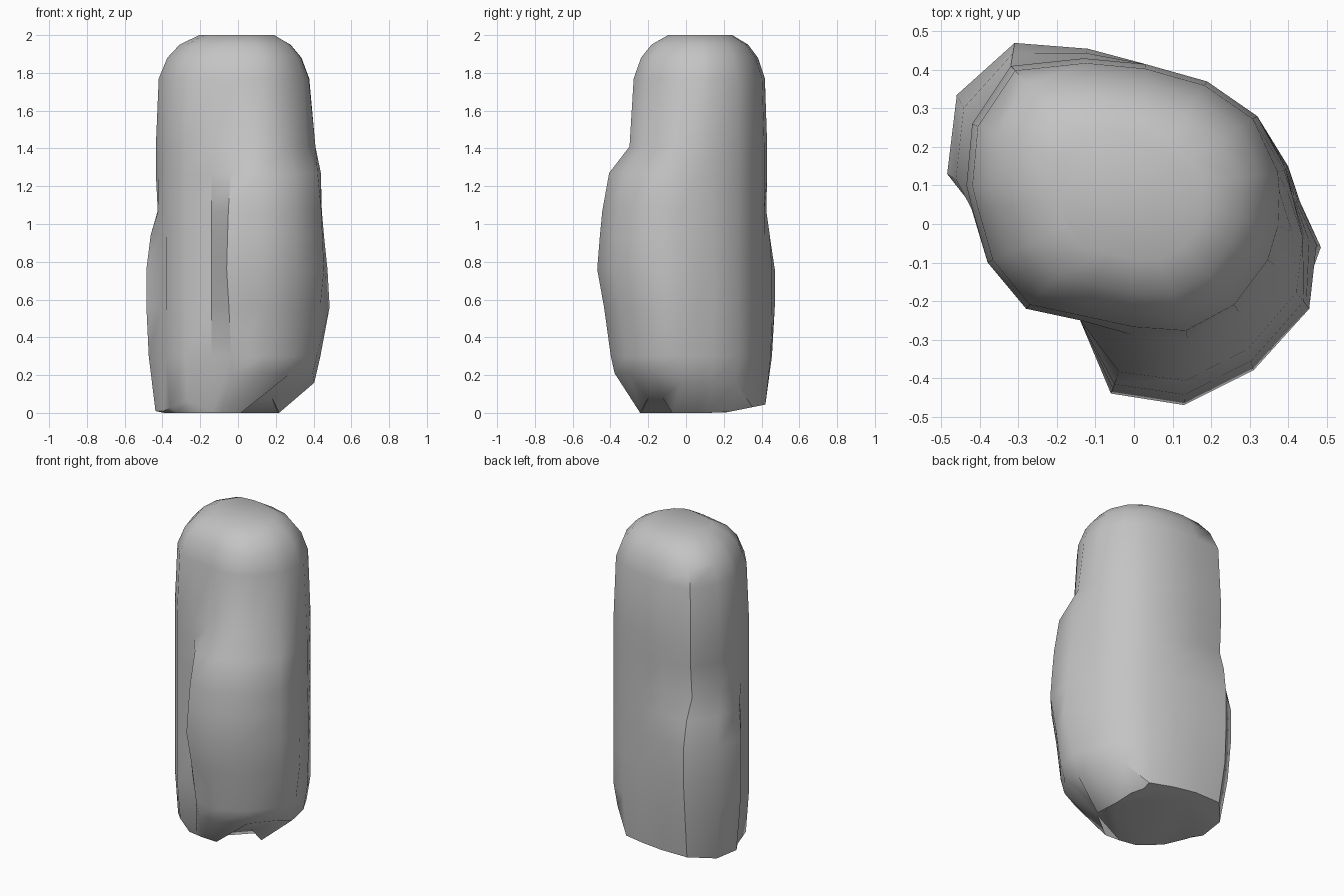
import bpy
import bmesh
from mathutils import Vector

cube = bpy.data.objects.get("Cube")
if cube:
    bpy.data.objects.remove(cube, do_unlink=True)


def make_material(name, value):
    mat = bpy.data.materials.new(name)
    mat.use_nodes = True
    color = (value, value, value, 1.0)
    mat.diffuse_color = color
    mat.node_tree.nodes["Principled BSDF"].inputs["Base Color"].default_value = color
    return mat


# Slim outline of the upper column and swollen outline of the lobes, point by point
SLIM = [(.40, .08), (.39, .14), (.32, .28), (.19, .37), (.03, .415), (-.13, .43),
        (-.32, .41), (-.42, .26), (-.435, .1), (-.42, .04), (-.38, -.1), (-.28, -.22),
        (-.14, -.25), (0, -.28), (.14, -.29), (.27, -.22), (.36, -.1), (.41, -.02)]
SWOLLEN = [(.43, .06), (.4, .15), (.32, .28), (.19, .37), (.03, .415), (-.12, .455),
           (-.31, .47), (-.46, .335), (-.485, .13), (-.41, .04), (-.38, -.1), (-.28, -.22),
           (-.14, -.25), (-.06, -.44), (.13, -.47), (.31, -.38), (.455, -.22), (.485, -.06)]

# Height, scale, then how far the front, side and back swell
LEVELS = [(.3, 1, .6, .35, .75), (.56, 1, .8, 1, 1), (.76, 1, 1, .85, 1),
          (.94, 1, .92, .6, .55), (1.07, 1, .85, .45, -.2), (1.27, 1, .65, .38, 0),
          (1.41, 1, .05, 0, 0), (1.77, .965, 0, -.3, 0), (1.88, .86, 0, -.3, 0),
          (1.95, .71, 0, -.3, 0), (2, .47, 0, 0, 0)]
CENTRE = Vector((0, .08))


def outline(scale, front, side, back, centre):
    """Blend the slim outline toward the swollen one, separately for each lobe."""
    points = []
    for slim, swollen in zip(SLIM, SWOLLEN):
        a, b = Vector(slim), Vector(swollen)
        amount = back if a.x < a.y else side if a.x > .38 else front
        points.append(centre + (a.lerp(b, amount) - centre) * scale)
    return points


def rim_point(p):
    """Lower rim, raised under the front lobe and along the side."""
    toward_lobe = .5 * p.x - .85 * p.y
    lift = .01 + .2 * min(max((toward_lobe - .14) / .15, 0), 1)
    if p.x < -.2 and p.y < -.05:
        lift = -.3 * p.y
    return p.x, p.y, max(lift, min(.16, 2 * (p.x - .22)), .2 * (p.y - .2))


def foot_point(slim):
    """Foot, broad at the back, with a cleft under the front lobe."""
    x, y = slim
    if y > 0:
        x, y = min(.21, x * .9), y * .8
        return x, y, max(0, .2 * (y - .2))
    x, y = x * .75 - .09, y * .63 - .06
    if x < -.25:
        x, y = x * .85, y * .85
    return x, y, .08 if x > .1 and y < -.1 else 0


# Foot, undercut rim, then the body up to the crown
rings = [[foot_point(s) for s in SLIM]]
rings.append([rim_point(p) for p in outline(.95, .6, .2, .5, Vector((0, 0)))])
for z, *shape in LEVELS:
    rings.append([(p.x, p.y, z) for p in outline(*shape, CENTRE)])

bm = bmesh.new()
loops = [[bm.verts.new(co) for co in ring] for ring in rings]
count = len(SLIM)
for low, high in zip(loops, loops[1:]):
    for i in range(count):
        j = (i + 1) % count
        bm.faces.new((low[i], low[j], high[j], high[i]))
bm.faces.new(loops[-1])
foot = bm.faces.new(list(reversed(loops[0])))
bmesh.ops.triangulate(bm, faces=[foot])
bmesh.ops.recalc_face_normals(bm, faces=bm.faces[:])

mesh = bpy.data.meshes.new("lumpy_column")
bm.to_mesh(mesh)
bm.free()
mesh.materials.append(make_material("stone grey", .55))
column = bpy.data.objects.new("lumpy_column", mesh)
bpy.context.collection.objects.link(column)

# Smooth body with the sharp rim kept
bpy.ops.object.select_all(action="DESELECT")
column.select_set(True)
bpy.context.view_layer.objects.active = column
bpy.ops.object.shade_smooth_by_angle(angle=.75)
